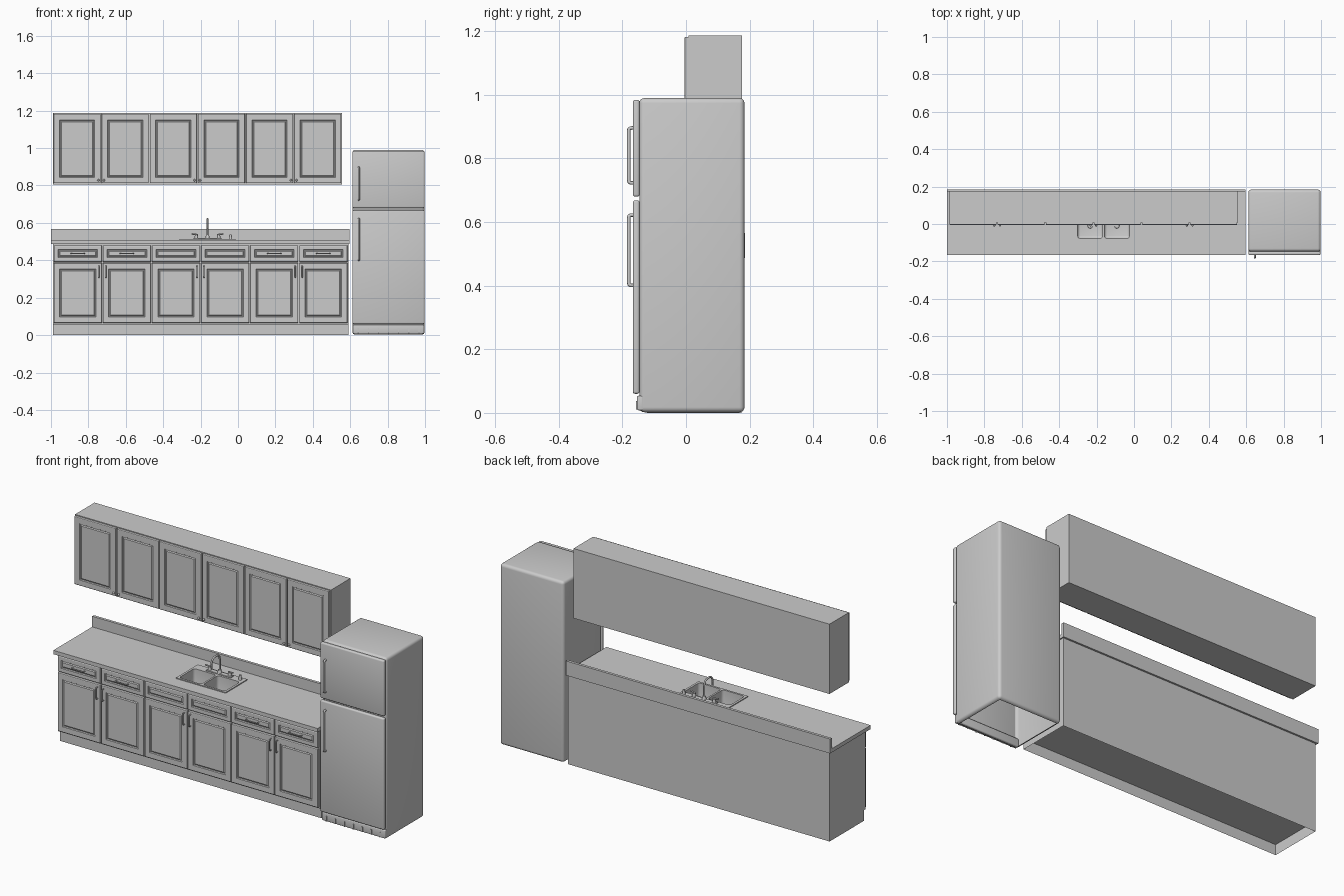
import bpy, bmesh
from mathutils import Matrix, Vector

if "Cube" in bpy.data.objects:
    bpy.data.objects.remove(bpy.data.objects["Cube"])


def finish(name, bm, smooth=False):
    bmesh.ops.recalc_face_normals(bm, faces=bm.faces[:])
    me = bpy.data.meshes.new(name)
    bm.to_mesh(me)
    bm.free()
    ob = bpy.data.objects.new(name, me)
    bpy.context.collection.objects.link(ob)
    if smooth:
        bpy.ops.object.select_all(action='DESELECT')
        ob.select_set(True)
        bpy.context.view_layer.objects.active = ob
        bpy.ops.object.shade_smooth_by_angle(angle=0.7)
    return ob


def box(name, x, y, z, bevel=0, seg=3, open_top=False, open_bottom=False):
    bm = bmesh.new()
    bmesh.ops.create_cube(bm, size=1)
    for v in bm.verts:
        for i, (a, b) in enumerate((x, y, z)):
            v.co[i] = b if v.co[i] > 0 else a
    if bevel:
        bmesh.ops.bevel(bm, geom=bm.edges[:], offset=bevel, segments=seg,
                        profile=0.5, affect='EDGES')
    bm.normal_update()
    doomed = [f for f in bm.faces if (open_top and f.normal.z > 0.99)
              or (open_bottom and f.normal.z < -0.99)]
    ob_normals = bmesh.ops.recalc_face_normals
    ob_normals(bm, faces=bm.faces[:])
    if doomed:
        bmesh.ops.delete(bm, geom=doomed, context='FACES')
    return finish(name, bm, bool(bevel))


def panel(name, x, z, back, front, rail):
    """Cabinet front with a chamfered edge, a groove and a raised middle."""
    bm = bmesh.new()
    bmesh.ops.create_cube(bm, size=1)
    for v in bm.verts:
        for i, (a, b) in enumerate((x, (front, back), z)):
            v.co[i] = b if v.co[i] > 0 else a
    bm.normal_update()
    face = next(f for f in bm.faces if f.normal.y < -0.9)
    bmesh.ops.bevel(bm, geom=list(face.edges), offset=0.004, segments=2,
                    profile=0.5, affect='EDGES')
    bm.normal_update()
    face = max((f for f in bm.faces if f.normal.y < -0.99), key=lambda f: f.calc_area())
    for width, depth in ((rail, 0), (0.003, -0.005), (0.003, 0), (0.005, 0.004)):
        bmesh.ops.inset_region(bm, faces=[face], thickness=width, depth=depth,
                               use_even_offset=True)
    return finish(name, bm)


def tube(name, pts, radius, rounding=0.0):
    """Round bar along points, with rounded corners."""
    pts = [Vector(p) for p in pts]
    path = [pts[0]]
    for a, b, c in zip(pts, pts[1:], pts[2:]):
        p = b + (a - b).normalized() * rounding
        q = b + (c - b).normalized() * rounding
        for i in range(6):
            t = i / 5
            path.append(p * (1 - t) ** 2 + b * 2 * t * (1 - t) + q * t * t)
    path.append(pts[-1])
    cu = bpy.data.curves.new(name, 'CURVE')
    cu.dimensions = '3D'
    cu.bevel_depth = radius
    cu.bevel_resolution = 2
    cu.use_fill_caps = True
    sp = cu.splines.new('POLY')
    sp.points.add(len(path) - 1)
    for sp_pt, p in zip(sp.points, path):
        sp_pt.co = (*p, 1)
    ob = bpy.data.objects.new(name, cu)
    bpy.context.collection.objects.link(ob)
    return ob


def cylinder(name, base, r1, r2, h):
    bm = bmesh.new()
    bmesh.ops.create_cone(bm, cap_ends=True, segments=20, radius1=r1, radius2=r2, depth=h,
                          matrix=Matrix.Translation(Vector(base) + Vector((0, 0, h / 2))))
    return finish(name, bm, True)


def cut(target, cutter):
    m = target.modifiers.new('cut', 'BOOLEAN')
    m.operation, m.object, m.solver = 'DIFFERENCE', cutter, 'EXACT'
    cutter.hide_render = True
    bpy.ops.object.select_all(action='DESELECT')
    target.select_set(True)
    bpy.context.view_layer.objects.active = target
    bpy.ops.object.modifier_apply(modifier=m.name)
    bpy.data.objects.remove(cutter)


# Wall cabinets with six doors and small knobs
box('wall_cabinet', (-0.99, 0.556), (0.008, 0.176), (0.806, 1.187))
for i in range(6):
    x0 = -0.986 + i * 0.2573
    panel(f'wall_door_{i + 1}', (x0, x0 + 0.251), (0.812, 1.182), 0.008, -0.005, 0.027)
    side = x0 + (0.239 if i % 2 == 0 else 0.012)
    bm = bmesh.new()
    bmesh.ops.create_uvsphere(bm, u_segments=12, v_segments=8, radius=0.006,
                              matrix=Matrix.Translation((side, -0.007, 0.828)))
    finish(f'wall_knob_{i + 1}', bm, True)

# Base cabinet, open plinth, doors, drawers and pulls
box('base_cabinet', (-0.99, 0.59), (-0.136, 0.175), (0.058, 0.488), open_top=True)
box('plinth', (-0.99, 0.59), (-0.122, 0.175), (0, 0.058), open_top=True, open_bottom=True)
for i in range(6):
    x0 = -0.985 + i * 0.2625
    x1 = x0 + 0.257
    panel(f'base_door_{i + 1}', (x0, x1), (0.066, 0.385), -0.136, -0.15, 0.027)
    panel(f'drawer_front_{i + 1}', (x0, x1), (0.392, 0.479), -0.136, -0.15, 0.018)
    hx = x1 - 0.016 if i % 2 == 0 else x0 + 0.016
    tube(f'door_pull_{i + 1}', [(hx, -0.146, 0.308), (hx, -0.164, 0.308),
                                (hx, -0.164, 0.370), (hx, -0.146, 0.370)], 0.003, 0.008)
    if i not in (2, 3):
        c = (x0 + x1) / 2
        tube(f'drawer_pull_{i + 1}', [(c - 0.036, -0.146, 0.436), (c - 0.036, -0.164, 0.436),
                                      (c + 0.036, -0.164, 0.436), (c + 0.036, -0.146, 0.436)],
             0.003, 0.008)

# Countertop with sink opening, and backsplash
counter = box('countertop', (-1, 0.596), (-0.165, 0.184), (0.487, 0.508))
cut(counter, box('opening', (-0.304, -0.022), (-0.081, 0.056), (0.4, 0.6)))
box('backsplash', (-1, 0.596), (0.170, 0.185), (0.487, 0.566))

# Double-bowl sink
sink = box('sink', (-0.313, -0.013), (-0.088, 0.10), (0.405, 0.513))
for x0, x1 in ((-0.301, -0.168), (-0.158, -0.025)):
    cut(sink, box('bowl', (x0, x1), (-0.077, 0.052), (0.418, 0.6), 0.014))
    cylinder('drain', ((x0 + x1) / 2, -0.01, 0.417), 0.014, 0.012, 0.004)

# Faucet, two taps and sprayer
cx, cy = -0.163, 0.076
box('faucet_base', (cx - 0.075, cx + 0.075), (cy - 0.013, cy + 0.013), (0.511, 0.519), 0.003)
cylinder('spout_collar', (cx, cy, 0.518), 0.012, 0.008, 0.018)
tube('spout', [(cx, cy, 0.52), (cx, cy, 0.622), (cx, 0.004, 0.622), (cx, 0.004, 0.568)],
     0.005, 0.034)
for s in (-1, 1):
    tx = cx + s * 0.06
    cylinder('tap_stem', (tx, cy, 0.518), 0.010, 0.007, 0.018)
    tube('tap_lever', [(tx - s * 0.008, cy, 0.537), (tx + s * 0.024, cy - 0.006, 0.541)], 0.004)
cylinder('sprayer', (-0.04, cy, 0.512), 0.009, 0.006, 0.026)

# Refrigerator: hollow shell, two doors, grille and bar handles
box('fridge_body', (0.611, 0.998), (-0.147, 0.184), (0.002, 0.99), 0.016, 4, open_bottom=True)
box('fridge_lower_door', (0.612, 0.997), (-0.167, -0.146), (0.060, 0.668), 0.007)
box('fridge_upper_door', (0.612, 0.997), (-0.167, -0.146), (0.680, 0.984), 0.007)
box('fridge_grille', (0.613, 0.996), (-0.154, -0.130), (0.008, 0.054), 0.005)
for i in range(7):
    gx = 0.640 + i * 0.054
    box(f'grille_rib_{i + 1}', (gx, gx + 0.006), (-0.157, -0.15), (0.010, 0.038))
for name, z0, z1 in (('upper', 0.723, 0.896), ('lower', 0.401, 0.622)):
    tube(f'fridge_{name}_handle', [(0.646, -0.16, z0), (0.646, -0.180, z0),
                                   (0.646, -0.180, z1), (0.646, -0.16, z1)], 0.0055, 0.009)
